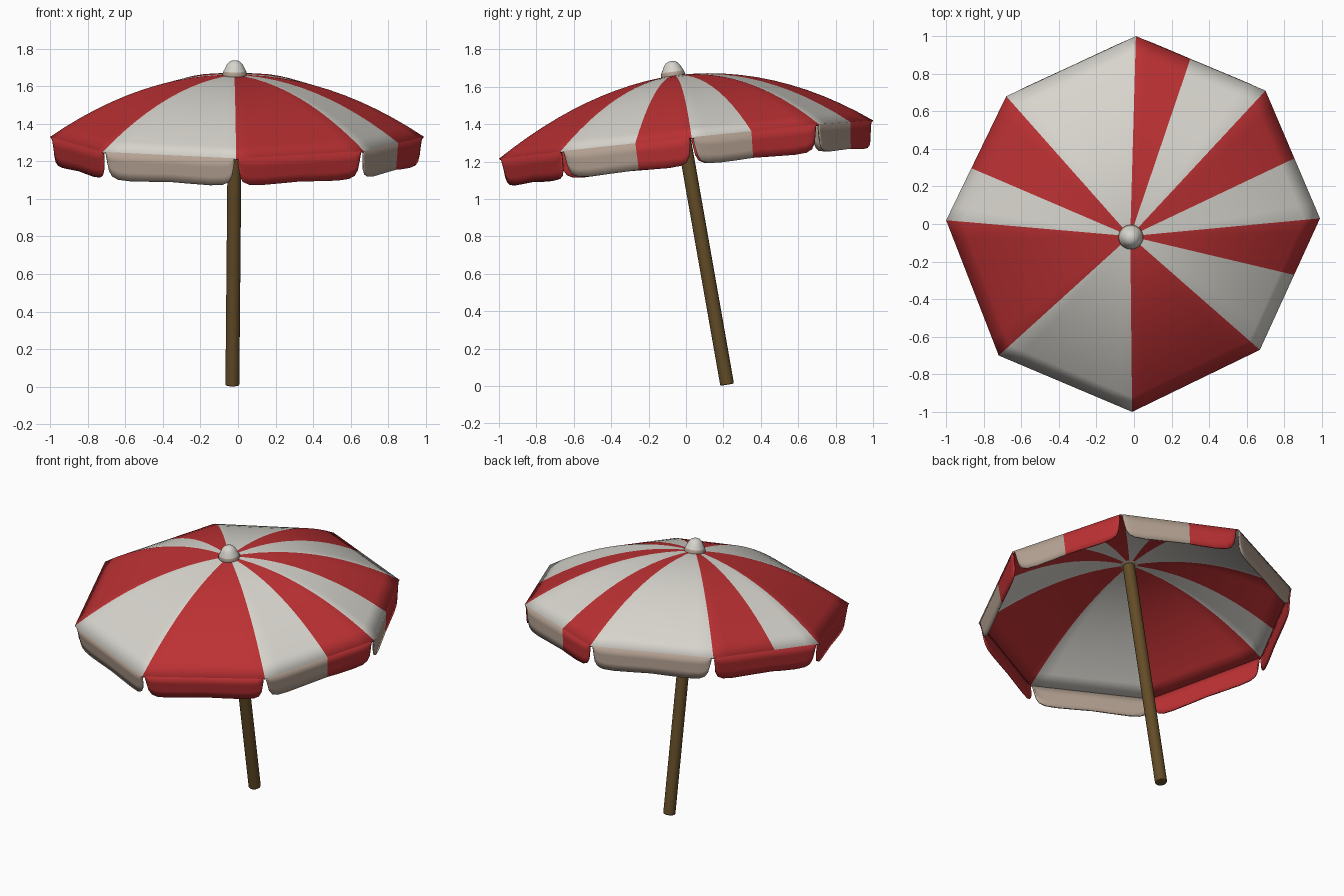
import bpy, bmesh, math
from mathutils import Vector

if "Cube" in bpy.data.objects:
    bpy.data.objects.remove(bpy.data.objects["Cube"])


def material(name, rgb):
    m = bpy.data.materials.new(name)
    m.diffuse_color = (*rgb, 1)
    m.use_nodes = True
    m.node_tree.nodes["Principled BSDF"].inputs["Base Color"].default_value = m.diffuse_color
    return m


RED = material("red_cloth", (0.50, 0.03, 0.033))
WHITE = material("white_cloth", (0.68, 0.66, 0.61))
TAN = material("tan_trim", (0.46, 0.36, 0.29))
BROWN = material("brown_wood", (0.125, 0.072, 0.02))

APEX = Vector((-0.02, -0.065, 1.66))
# Rib tips, counter-clockwise from the front
TIPS = [Vector(p) for p in [
    (-0.01, -1, 1.215), (0.67, -0.67, 1.255), (0.99, 0.03, 1.33), (0.70, 0.71, 1.40),
    (0.01, 1, 1.42), (-0.68, 0.68, 1.40), (-1, 0.02, 1.33), (-0.72, -0.70, 1.25)]]
# Per panel: first colour, second colour, where the colour changes, single valance colour
PANELS = [("R", "R", 0.5, None), ("W", "R", 0.57, None), ("W", "R", 0.47, None),
          ("W", "R", 0.58, None), ("W", "W", 0.5, None), ("R", "W", 0.58, "R"),
          ("R", "R", 0.5, None), ("W", "W", 0.5, None)]
DOWN = Vector((0, 0.1, -1))


def finish(obj, angle):
    bpy.ops.object.select_all(action='DESELECT')
    obj.select_set(True)
    bpy.context.view_layer.objects.active = obj
    bpy.ops.object.shade_smooth_by_angle(angle=math.radians(angle))


def make_object(name, bm, mats, angle=35, thickness=0):
    me = bpy.data.meshes.new(name)
    bm.to_mesh(me)
    bm.free()
    obj = bpy.data.objects.new(name, me)
    bpy.context.collection.objects.link(obj)
    for m in mats:
        me.materials.append(m)
    finish(obj, angle)
    if thickness:
        s = obj.modifiers.new("cloth_thickness", 'SOLIDIFY')
        s.thickness = thickness
        s.offset = -1
    return obj


def add_grid(bm, us, rows, point, colour):
    """Quads between successive rows; colour is chosen by position across the panel."""
    grid = [[bm.verts.new(point(u, r)) for u in us] for r in rows]
    for a, b in zip(grid, grid[1:]):
        for i in range(len(us) - 1):
            f = bm.faces.new((a[i], b[i], b[i + 1], a[i + 1]))
            f.material_index = 0 if colour((us[i] + us[i + 1]) / 2) == "R" else 1


def rib(tip, t):
    # Ribs arch more towards the high back than the low front
    p = APEX.lerp(tip, t)
    p.z += (0.34 + 0.035 * tip.y) * t * (1 - t)
    return p


canopy, valance = bmesh.new(), bmesh.new()
DEPTHS = [(0.018, 0.02), (0.028, 0.06), (0.04, 0.10), (0.065, 0.13), (0.11, 0.145), (0.2, 0.15), (0.35, 0.147)]
for k, (c1, c2, split, hem) in enumerate(PANELS):
    a, b = TIPS[k], TIPS[(k + 1) % 8]

    # Canopy panel stretched between two ribs
    us = [split * i / 4 for i in range(4)] + [split + (1 - split) * i / 4 for i in range(5)]
    add_grid(canopy, us, [i / 12 for i in range(13)],
             lambda u, t: rib(a, t).lerp(rib(b, t), u),
             lambda u: c1 if u < split else c2)

    # Hanging valance with rounded lower corners and gaps at the ribs
    prof = DEPTHS + [(split, 0.143)] + [(1 - u, d) for u, d in reversed(DEPTHS)]
    depth = dict(prof)
    inward = Vector((-(a + b).x, -(a + b).y, 0)).normalized() * 0.012

    def hang(u, r):
        return a.lerp(b, u) + (DOWN * depth[u] + inward) * r

    add_grid(valance, [u for u, d in prof], [0, 0.35, 0.7, 1], hang,
             lambda u: hem or (c1 if u < split else c2))

bmesh.ops.remove_doubles(canopy, verts=canopy.verts, dist=0.0005)
make_object("canopy", canopy, [RED, WHITE], 35, 0.01)
make_object("valance", valance, [RED, TAN], 35, 0.01)

# Leaning pole
foot, top = Vector((-0.03, 0.22, 0.007)), Vector((-0.015, -0.068, 1.645))
axis = top - foot
bpy.ops.mesh.primitive_cylinder_add(vertices=24, radius=0.037, depth=axis.length,
                                    location=(foot + top) / 2)
pole = bpy.context.object
pole.name = "pole"
pole.rotation_euler = axis.to_track_quat('Z', 'Y').to_euler()
pole.data.materials.append(BROWN)
bev = pole.modifiers.new("soft_ends", 'BEVEL')
bev.width, bev.segments = 0.006, 2
finish(pole, 40)

# Bell-shaped finial turned from a profile, tan skirt and white cap
bm = bmesh.new()
profile = [(0.04, -0.01), (0.063, 0), (0.066, 0.012), (0.06, 0.028), (0.051, 0.045),
           (0.043, 0.062), (0.03, 0.077), (0.015, 0.084), (0, 0.086)]
verts = [bm.verts.new((r, 0, z)) for r, z in profile]
edges = [bm.edges.new(e) for e in zip(verts, verts[1:])]
bmesh.ops.spin(bm, geom=verts + edges, cent=(0, 0, 0), axis=(0, 0, 1),
               angle=2 * math.pi, steps=24)
bmesh.ops.remove_doubles(bm, verts=bm.verts, dist=0.0005)
bmesh.ops.holes_fill(bm, edges=bm.edges, sides=0)
bmesh.ops.recalc_face_normals(bm, faces=bm.faces)
for f in bm.faces:
    f.material_index = 0 if f.calc_center_median().z < 0.035 else 1
finial = make_object("finial", bm, [TAN, WHITE], 50)
finial.location = (-0.017, -0.068, 1.652)
finial.rotation_euler = (math.radians(7), 0, 0)
